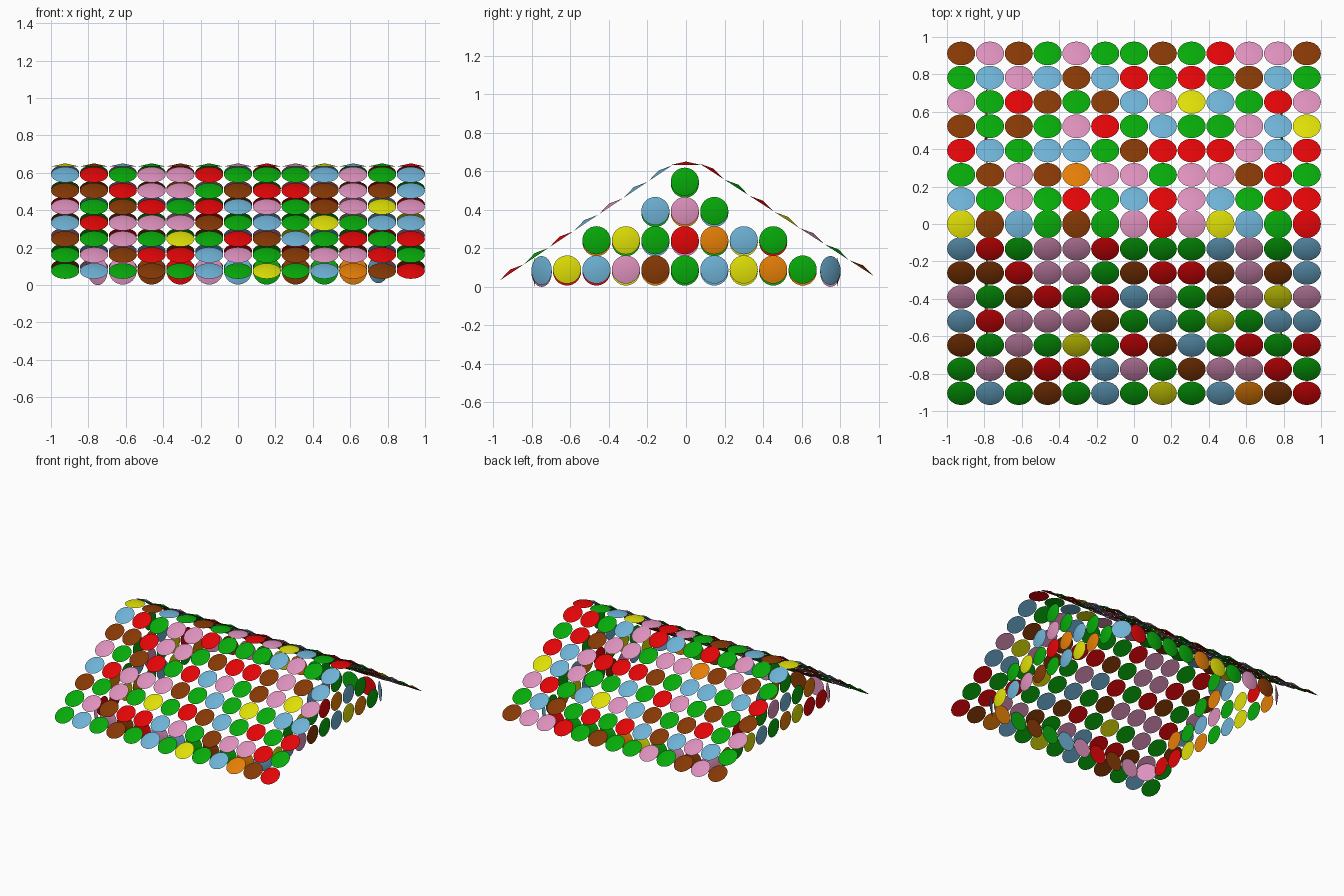
import bpy, bmesh, random
from math import radians
from mathutils import Vector, Matrix

if "Cube" in bpy.data.objects:
    bpy.data.objects.remove(bpy.data.objects["Cube"])

random.seed(4)
R, H, STEP = 0.075, 0.017, 0.154
COLORS = {
    "R": (0.88, 0.05, 0.06), "G": (0.06, 0.66, 0.07), "B": (0.52, 0.23, 0.05),
    "P": (0.86, 0.56, 0.73), "S": (0.43, 0.69, 0.83), "Y": (0.87, 0.87, 0.06),
    "O": (0.89, 0.49, 0.06),
}
KEYS = list(COLORS)
MATS = []
for k in KEYS:
    m = bpy.data.materials.new("tile_" + k)
    m.diffuse_color = (*[c ** 2.2 for c in COLORS[k]], 1)  # to linear
    m.use_nodes = True
    m.node_tree.nodes["Principled BSDF"].inputs["Base Color"].default_value = m.diffuse_color
    MATS.append(m)


def tiles(name, items, r=R):
    """One object holding shallow cone tiles: (centre, outward normal, colour key)."""
    bm = bmesh.new()
    for centre, normal, key in items:
        mat = Matrix.Translation(centre) @ Vector(normal).to_track_quat("Z", "Y").to_matrix().to_4x4()
        rim = [bm.verts.new(mat @ (Matrix.Rotation(radians(a * 11.25), 4, "Z") @ Vector((r, 0, 0))))
               for a in range(32)]
        tip = bm.verts.new(mat @ Vector((0, 0, H)))
        faces = [bm.faces.new((rim[i], rim[(i + 1) % 32], tip)) for i in range(32)]
        for f in faces:
            f.smooth = True
        faces.append(bm.faces.new(rim[::-1]))
        for f in faces:
            f.material_index = KEYS.index(key)
    me = bpy.data.meshes.new(name)
    bm.to_mesh(me)
    bm.free()
    for m in MATS:
        me.materials.append(m)
    ob = bpy.data.objects.new(name, me)
    bpy.context.collection.objects.link(ob)


def pick():
    return random.choice("RGGBPSYO")


def slope(rows, sign, y0, z0, y1, z1):
    """Roof slope from the row under the ridge (y0, z0) down to the eave (y1, z1)."""
    n = (0, sign * (z0 - z1), abs(y1 - y0))
    out = []
    for j, row in enumerate(rows):
        t = j / (len(rows) - 1)
        for i, key in enumerate(row):
            out.append(((STEP * (i - 6), y0 + t * (y1 - y0), z0 + t * (z1 - z0)), n, key))
    return out


# Roof: colour rows run from the ridge down to each eave
front = ["SRGPPRGGGSPGS", "BBRPPGBRRBPBS", "PGBRGRSPGBPYP", "SRPPPBGSGYGSS",
         "BGPGYGRBSGRGR", "GPBRRSPGBPPRG", "GSGBGSGYGSOBR"]
back = ["SGPGRGSRPSGRR", "GBPBOPPGPPBRG", "RSGSSGBRRRPSR", "BGBGPRGSGGPSY",
        "PGRBGBSPYSGRP", "GSPSBSRGRGBSG", "BPBGPGGBGRPPB"]
tiles("front_roof", slope(front, -1, -0.133, 0.59, -0.905, 0.075))
tiles("back_roof", slope(back, 1, 0.133, 0.60, 0.912, 0.097))
tiles("roof_ridge", [((STEP * (i - 6), 0, 0.634), (0, 0, 1), k) for i, k in enumerate("YBSGBGPRPYSGR")])

# Gable ends: stepped rows of upright tiles
right = ["YSPBGSYOG", "GYGROSG", "SPG", "G"]
left = ["RRYOGSYGO", "OGSPGYR", "GOS", "G"]
for name, s, z0, rows in (("right_gable", 1, 0.09, right), ("left_gable", -1, 0.08, left)):
    items = []
    for j, row in enumerate(rows):
        for i, key in enumerate(row):
            y = (STEP - 0.001) * (i - (len(row) - 1) / 2) - 0.006
            items.append(((s * 0.782, y, z0 + 0.152 * j), (s, 0, 0), key))
    tiles(name, items, 0.073)

# Low walls under the eaves
for name, s, row in (("front_wall", -1, "PBRPSGBGO"), ("back_wall", 1, [pick() for _ in range(9)])):
    tiles(name, [((STEP * (i - 4), s * 0.785, 0.078), (0, s, 0), k) for i, k in enumerate(row)])

# Corner tiles turned 45 degrees
tiles("wall_corners", [((sx * 0.75, sy * 0.75, 0.075 if sx < 0 else 0.085), (sx, sy, 0), "P" if sx < 0 else "S")
                       for sx in (-1, 1) for sy in (-1, 1)])
